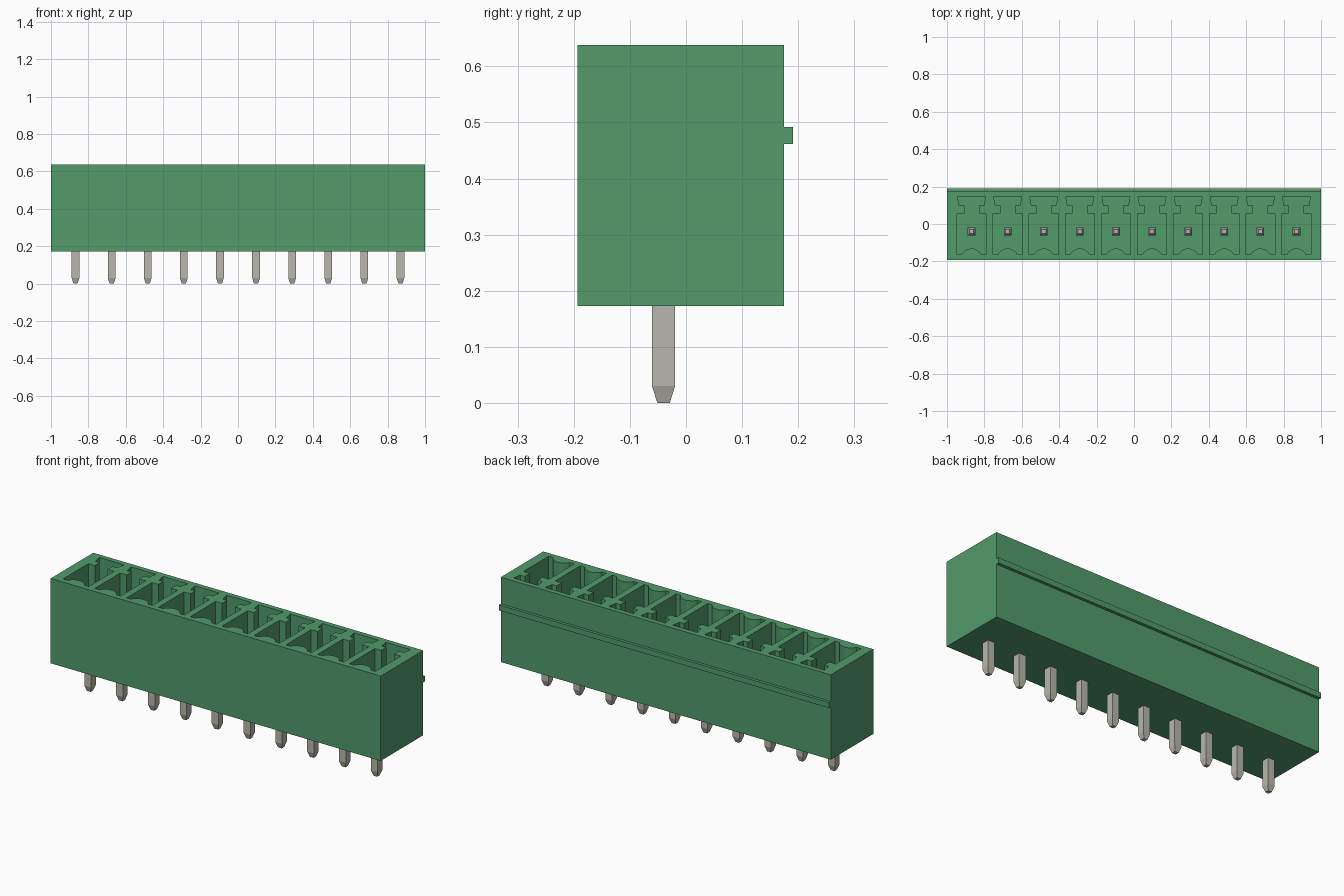
import bpy, bmesh, math

cube = bpy.data.objects.get("Cube")
if cube:
    bpy.data.objects.remove(cube, do_unlink=True)

COUNT, PITCH, PIN_Y = 10, 0.193, -0.04
BASE_Z, FLOOR_Z, TOP_Z = 0.173, 0.26, 0.638
XS = [(i - (COUNT - 1) / 2) * PITCH for i in range(COUNT)]


def material(name, rgb):
    m = bpy.data.materials.new(name)
    m.use_nodes = True
    m.diffuse_color = (*rgb, 1)
    bsdf = next(n for n in m.node_tree.nodes if n.type == 'BSDF_PRINCIPLED')
    bsdf.inputs["Base Color"].default_value = (*rgb, 1)
    return m


green = material("green plastic", (0.084, 0.328, 0.147))
metal = material("tinned metal", (0.479, 0.468, 0.413))


def loft(bm, rings):
    """Closed solid through a list of equal-length vertex rings, bottom to top."""
    rows = [[bm.verts.new(p) for p in ring] for ring in rings]
    n = len(rows[0])
    for a, b in zip(rows, rows[1:]):
        for i in range(n):
            j = (i + 1) % n
            bm.faces.new((a[i], a[j], b[j], b[i]))
    bm.faces.new(rows[0][::-1])
    bm.faces.new(rows[-1])


def finish(name, bm, mat):
    bmesh.ops.recalc_face_normals(bm, faces=bm.faces)
    mesh = bpy.data.meshes.new(name)
    bm.to_mesh(mesh)
    bm.free()
    mesh.materials.append(mat)
    ob = bpy.data.objects.new(name, mesh)
    bpy.context.collection.objects.link(ob)
    return ob


def rect(x0, x1, y0, y1, z):
    return [(x0, y0, z), (x1, y0, z), (x1, y1, z), (x0, y1, z)]


def box(name, x0, x1, y0, y1, z0, z1):
    bm = bmesh.new()
    loft(bm, [rect(x0, x1, y0, y1, z0), rect(x0, x1, y0, y1, z1)])
    return finish(name, bm, green)


# Housing and the long rib on its back
housing = box("housing", -1, 1, -0.193, 0.175, BASE_Z, TOP_Z)
box("back_rib", -1, 1, 0.174, 0.191, 0.462, 0.492)

# Pocket outline: right half, mirrored, with a rounded bulge at the front
right = [(0.078, -0.163), (0.078, 0.056), (0.039, 0.056), (0.039, 0.099),
         (0.066, 0.099), (0.075, 0.147)]
left = [(-x, y) for x, y in reversed(right)]
half, rise = 0.052, 0.032
radius = (half ** 2 + rise ** 2) / (2 * rise)
spread = math.asin(half / radius)
bulge = []
for k in range(13):
    a = spread * (k / 6 - 1)
    bulge.append((radius * math.sin(a), -0.163 + rise - radius * (1 - math.cos(a))))
outline = right + left + bulge

# Cut the row of pockets
bm = bmesh.new()
for cx in XS:
    loft(bm, [[(cx + x, y, z) for x, y in outline] for z in (FLOOR_Z, TOP_Z + 0.05)])
cutter = finish("pocket_cutter", bm, green)
cutter.hide_render = True
cut = housing.modifiers.new("pockets", 'BOOLEAN')
cut.operation, cut.solver, cut.object = 'DIFFERENCE', 'EXACT', cutter
bpy.ops.object.select_all(action='DESELECT')
bpy.context.view_layer.objects.active = housing
housing.select_set(True)
bpy.ops.object.modifier_apply(modifier=cut.name)
bpy.data.objects.remove(cutter, do_unlink=True)

# Square contact pins with tapered tips
for i, cx in enumerate(XS):
    bm = bmesh.new()
    loft(bm, [rect(cx - h, cx + h, PIN_Y - h, PIN_Y + h, z)
              for h, z in ((0.011, 0), (0.0205, 0.03), (0.0205, 0.49), (0.011, 0.52))])
    finish(f"contact_pin_{i + 1}", bm, metal)
